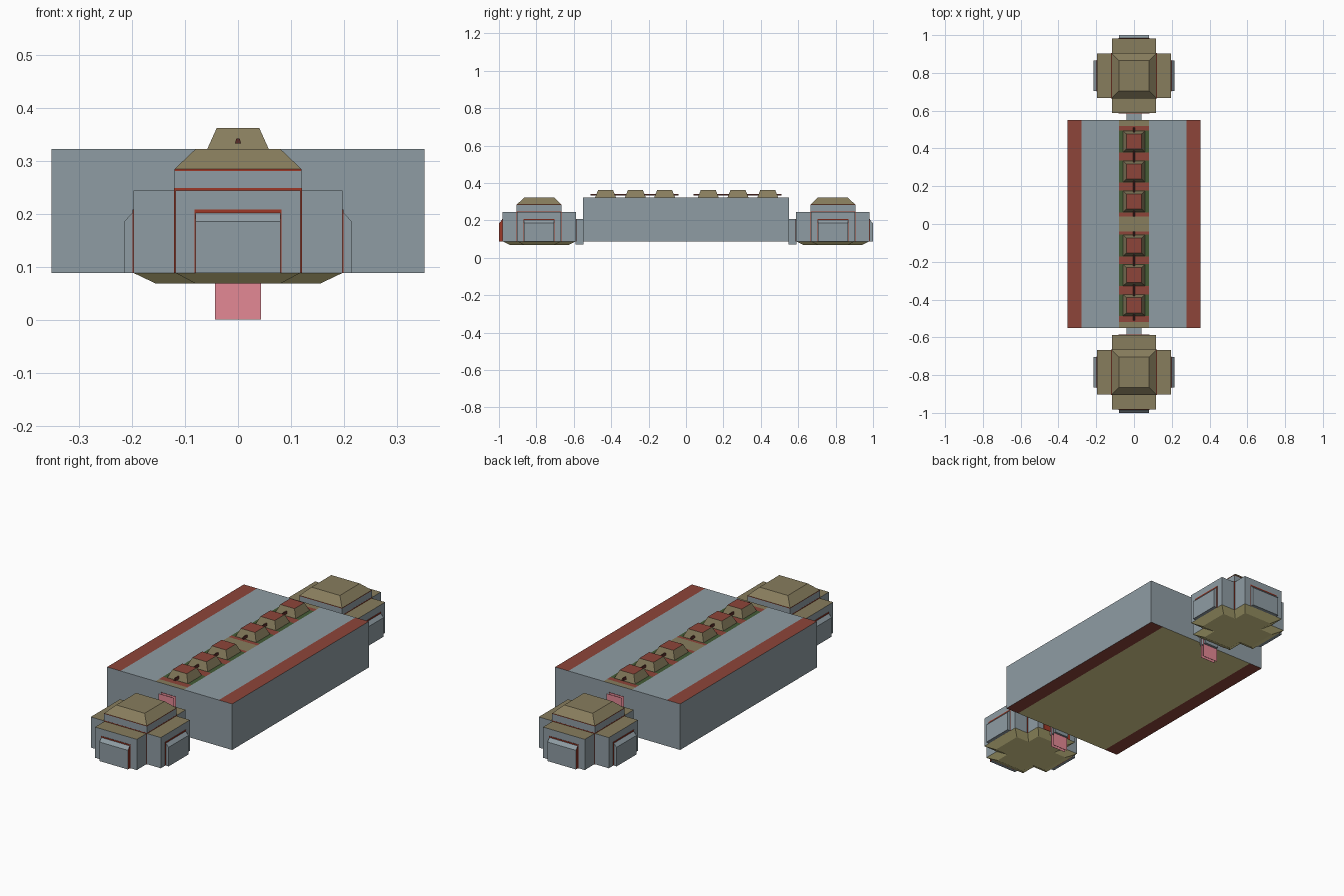
import bpy, bmesh, math
from mathutils import Matrix, Vector

if "Cube" in bpy.data.objects:
    bpy.data.objects.remove(bpy.data.objects["Cube"], do_unlink=True)


def material(name, rgb):
    m = bpy.data.materials.new(name)
    m.use_nodes = True
    color = (*rgb, 1)
    m.diffuse_color = color
    m.node_tree.nodes["Principled BSDF"].inputs["Base Color"].default_value = color
    return m


steel = material("blue grey steel", (0.275, 0.335, 0.37))
olive = material("olive tan", (0.245, 0.205, 0.11))
khaki = material("pale khaki", (0.7, 0.63, 0.28))
rust = material("rust red", (0.27, 0.06, 0.042))
green = material("dark green", (0.058, 0.105, 0.036))
trim = material("bright red trim", (0.34, 0.04, 0.02))
maroon = material("maroon", (0.1, 0.025, 0.02))
pink = material("pink", (0.77, 0.25, 0.3))


def finish(name, bm, mats, rule=None, place=Matrix()):
    """Turn a bmesh into an object, colouring its faces by a rule."""
    bmesh.ops.recalc_face_normals(bm, faces=bm.faces)
    if rule:
        for f in bm.faces:
            f.material_index = mats.index(rule(f.calc_center_median(), f.normal))
    bm.transform(place)
    mesh = bpy.data.meshes.new(name)
    bm.to_mesh(mesh)
    bm.free()
    for m in mats:
        mesh.materials.append(m)
    obj = bpy.data.objects.new(name, mesh)
    bpy.context.scene.collection.objects.link(obj)
    return obj


def block(name, low, high, z0, z1, mats, rule=None, place=Matrix()):
    """Box or frustum from half sizes at the bottom and the top."""
    bm = bmesh.new()
    bmesh.ops.create_cube(bm, size=2)
    for v in bm.verts:
        size, z = (high, z1) if v.co.z > 0 else (low, z0)
        v.co = Vector((v.co.x * size[0], v.co.y * size[1], z))
    return finish(name, bm, mats, rule, place)


# Main hull, cut into stripes and hatch surrounds
FLOOR, ROOF = 0.088, 0.322
hatch_rows = [0.437, 0.278, 0.119, -0.114, -0.271, -0.43]
hull = bmesh.new()
bmesh.ops.create_cube(hull, size=1, matrix=Matrix.Translation((0, 0, (FLOOR + ROOF) / 2))
                      @ Matrix.Diagonal((0.704, 1.1, ROOF - FLOOR, 1)))


def cut(axis, value):
    normal = Vector((0, 0, 0))
    normal[axis] = 1
    bmesh.ops.bisect_plane(hull, geom=hull.verts[:] + hull.edges[:] + hull.faces[:],
                           plane_co=normal * value, plane_no=normal)


for x in (0.277, 0.08):
    cut(0, x)
    cut(0, -x)
for y in (0.52, 0.04, -0.04, -0.52):
    cut(1, y)
for y in hatch_rows:
    cut(1, y - 0.058)
    cut(1, y + 0.058)


def hull_colour(c, n):
    if abs(n.z) < 0.5:
        return steel
    if abs(c.x) > 0.277:
        return rust
    if n.z < 0:
        return khaki
    if abs(c.x) > 0.08:
        return steel
    if any(abs(c.y - y) < 0.057 for y in hatch_rows):
        return green
    return olive if abs(c.y) < 0.04 or abs(c.y) > 0.52 else rust


finish("hull", hull, [steel, olive, khaki, rust, green], hull_colour)

# Roof hatches and the rods that join them
for i, y in enumerate(hatch_rows):
    block(f"hatch_{i + 1}", (0.058, 0.056), (0.04, 0.04), ROOF, 0.362, [olive, rust],
          lambda c, n: rust if n.z > 0.9 else olive, Matrix.Translation((0, y, 0)))
for side, y in (("back", 0.275), ("front", -0.275)):
    block(f"{side}_hatch_rod", (0.006, 0.235), (0.003, 0.235), 0.332, 0.342,
          [maroon], place=Matrix.Translation((0, y, 0)))


def rim(name, place):
    """Thin red plate framing a panel."""
    block(name, (0.0825, 0.0012), (0.0825, 0.0012), FLOOR, 0.208, [trim],
          place=place @ Matrix.Translation((0, -0.198, 0)))


def panel(name, flank, place):
    """Sloped-top panel whose one flank may have its own colour."""
    bm = bmesh.new()
    bmesh.ops.create_cube(bm, size=2)
    for v in bm.verts:
        outer = v.co.y < 0
        top = 0.185 if outer else 0.204
        v.co = Vector((v.co.x * 0.08, -0.215 if outer else -0.197,
                       top if v.co.z > 0 else FLOOR))
    finish(name, bm, [steel, trim], lambda c, n: flank if n.x > 0.9 else steel, place)


# End pods: cross-shaped body, stepped roof, three outer panels
for end, angle in (("front", 0), ("back", math.pi)):
    place = Matrix.Rotation(angle, 4, "Z") @ Matrix.Translation((0, -0.785, 0))
    for arm, turn in (("long", 0), ("cross", math.pi / 2)):
        spin = place @ Matrix.Rotation(turn, 4, "Z")
        size = (0.1175, 0.197)
        block(f"{end}_pod_{arm}_arm", size, size, FLOOR, 0.244, [steel, olive],
              lambda c, n: olive if n.z > 0.9 else steel, spin)
        block(f"{end}_pod_{arm}_base", (0.08, 0.155), size, 0.068, FLOOR, [khaki],
              place=spin)
    for name, half, z0, z1, mat in (("core", 0.1205, FLOOR, 0.248, trim),
                                    ("collar", 0.12, 0.248, 0.281, steel),
                                    ("roof_trim", 0.12, 0.281, 0.284, trim)):
        block(f"{end}_pod_{name}", (half, half), (half, half), z0, z1, [mat], place=place)
    block(f"{end}_pod_roof", (0.12, 0.12), (0.08, 0.08), 0.284, ROOF, [olive], place=place)
    for side, turn, flank in (("outer", 0, trim), ("first_side", 1, steel),
                              ("second_side", -1, steel)):
        spin = place @ Matrix.Rotation(turn * math.pi / 2, 4, "Z")
        panel(f"{end}_pod_{side}_panel", flank, spin)
        rim(f"{end}_pod_{side}_rim", spin)
    rim(f"{end}_pod_inner_rim", place @ Matrix.Rotation(math.pi, 4, "Z"))
    # Coupling to the hull and its flat pink plates
    block(f"{end}_coupling", (0.04, 0.021), (0.04, 0.021), 0.07, 0.206, [steel],
          place=place @ Matrix.Translation((0, 0.216, 0)))
    for part, y in (("near", 0.208), ("far", 0.226)):
        block(f"{end}_{part}_coupling_plate", (0.043, 0.0005), (0.043, 0.0005), 0, 0.28,
              [pink], place=place @ Matrix.Translation((0, y, 0)))
